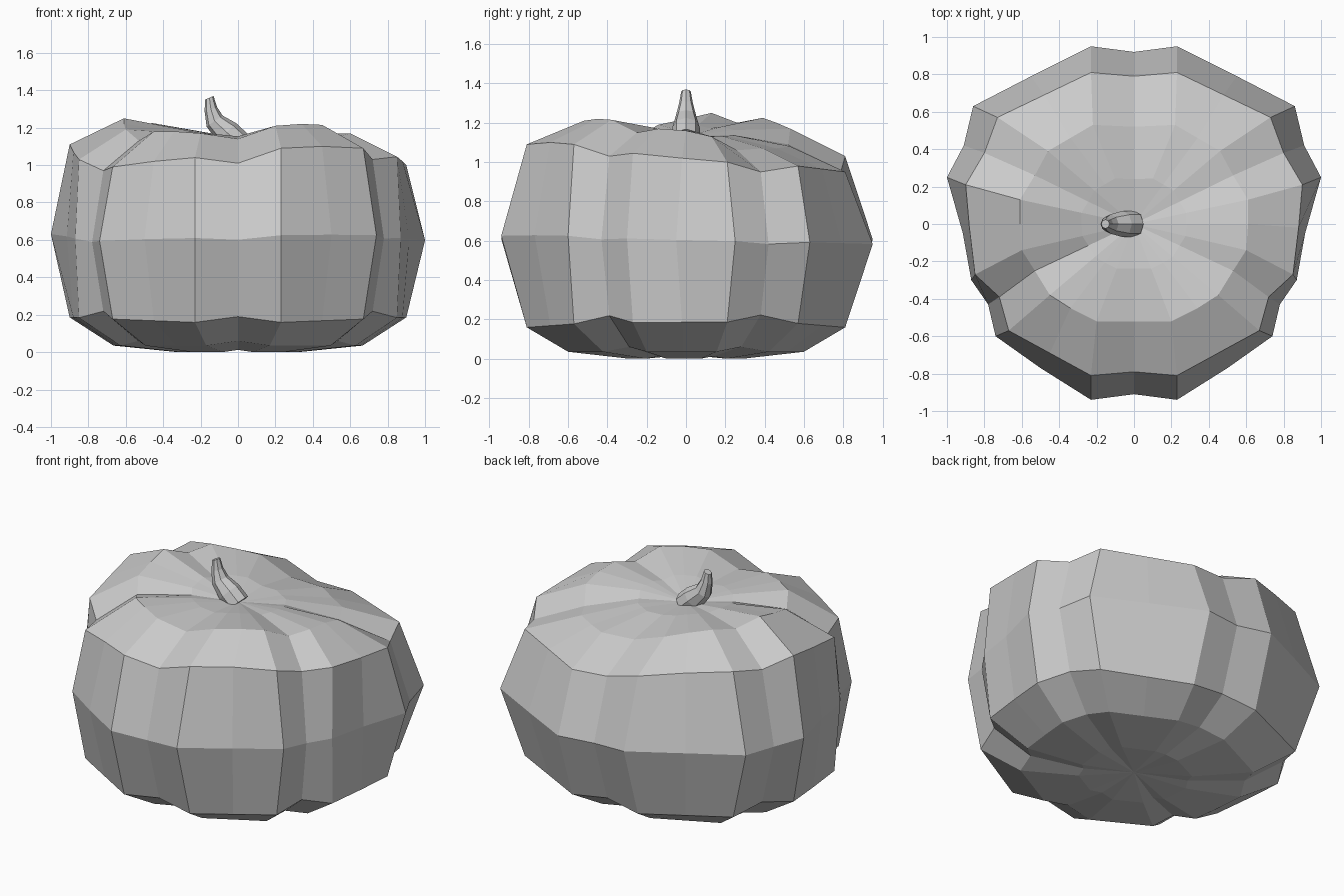
import bpy
import bmesh
from mathutils import Vector
from math import sin, cos, pi

cube = bpy.data.objects.get("Cube")
if cube:
    bpy.data.objects.remove(cube, do_unlink=True)


def make_material(name, colour):
    mat = bpy.data.materials.new(name)
    mat.use_nodes = True
    mat.diffuse_color = colour
    mat.node_tree.nodes["Principled BSDF"].inputs["Base Color"].default_value = colour
    return mat


def loft(name, rings, mat, start=None, end=None):
    """Skin closed rings in order; close each end with a point or a flat cap."""
    bm = bmesh.new()
    loops = [[bm.verts.new(p) for p in ring] for ring in rings]
    count = len(loops[0])
    for low, high in zip(loops, loops[1:]):
        for i in range(count):
            j = (i + 1) % count
            bm.faces.new((low[i], low[j], high[j], high[i]))
    for loop, tip in ((loops[0], start), (loops[-1], end)):
        if tip is None:
            bm.faces.new(loop)
        else:
            apex = bm.verts.new(tip)
            for i in range(count):
                bm.faces.new((loop[i], loop[(i + 1) % count], apex))
    bmesh.ops.recalc_face_normals(bm, faces=bm.faces)
    mesh = bpy.data.meshes.new(name)
    bm.to_mesh(mesh)
    bm.free()
    mesh.materials.append(mat)
    obj = bpy.data.objects.new(name, mesh)
    bpy.context.scene.collection.objects.link(obj)
    return obj


def mirrored(half):
    """Complete a half outline running from the back to the front."""
    return half + [(-x, y) for x, y in half[-2:0:-1]]


def ring(outline, heights, scale=1.0):
    return [(x * scale, y * scale, z) for (x, y), z in zip(outline, heights)]


grey = make_material("plain grey", (0.6, 0.6, 0.6, 1))

# Six-lobed outlines: widest belt, shoulder and crown
belt = mirrored([(0, .92), (.23, .95), (.55, .79), (.86, .63), (.91, .42),
                 (1, .25), (.915, -.05), (.87, -.3), (.78, -.43), (.74, -.6),
                 (.5, -.77), (.23, -.94), (0, -.91)])
shoulder = mirrored([(0, .79), (.23, .81), (.48, .69), (.73, .57), (.8, .38),
                     (.9, .21), (.88, -.02), (.85, -.27), (.72, -.39),
                     (.67, -.57), (.45, -.69), (.23, -.81), (0, -.79)])
crown = mirrored([(0, .52), (.22, .53), (.34, .46), (.46, .39), (.53, .26),
                  (.61, .13), (.61, 0), (.6, -.14), (.53, -.25), (.45, -.38),
                  (.34, -.45), (.2, -.52), (0, -.52)])

# Uneven lobe heights around the top
shoulder_z = [.96, .95, .965, .98, .95, 1, 1.02, 1.045, 1.03, 1.09, 1.1, 1.09,
              1.01, 1.04, 1.02, .99, .97, 1.03, 1.07, 1.11, 1.06, 1.1, 1.07, 1.03]
crown_z = [1.09, 1.08, 1.07, 1.07, 1.06, 1.13, 1.16, 1.17, 1.15, 1.215, 1.22, 1.21,
           1.14, 1.17, 1.18, 1.18, 1.13, 1.19, 1.22, 1.25, 1.2, 1.225, 1.2, 1.17]
belt_z = [.61 + .3 * (z - 1.04) for z in shoulder_z]
centre_z = [1.16 + .3 * (z - 1.16) for z in crown_z]

# Underside: creases sit a little higher than the lobes
crease = [1 if i % 4 == 0 else 0 for i in range(len(belt))]
lower_z = [.15 + .04 * abs(x) + .04 * c for (x, y), c in zip(shoulder, crease)]
base_z = [.035 + .025 * c for c in crease]
foot_z = [.012 * c for c in crease]

loft("pumpkin_body", [
    ring(shoulder, foot_z, .36),
    ring(shoulder, base_z, .74),
    ring(shoulder, lower_z),
    ring(belt, belt_z),
    ring(shoulder, shoulder_z),
    ring(crown, crown_z),
    ring(crown, centre_z, .46),
], grey, start=(0, 0, .02), end=(0, 0, 1.13))

# Bent, tapering stem: each step is x, z, radius and lean
stem_rings = []
for x, z, radius, lean in ((0, 1.12, .07, .75), (-.06, 1.175, .07, .8),
                           (-.125, 1.235, .052, .6), (-.145, 1.3, .035, .25),
                           (-.153, 1.36, .024, .4)):
    across = Vector((cos(lean), 0, sin(lean)))
    side = Vector((0, 1, 0))
    stem_rings.append([Vector((x, 0, z)) + radius * (across * cos(a) + side * sin(a))
                       for a in (2 * pi * i / 8 for i in range(8))])
loft("stem", stem_rings, grey)
